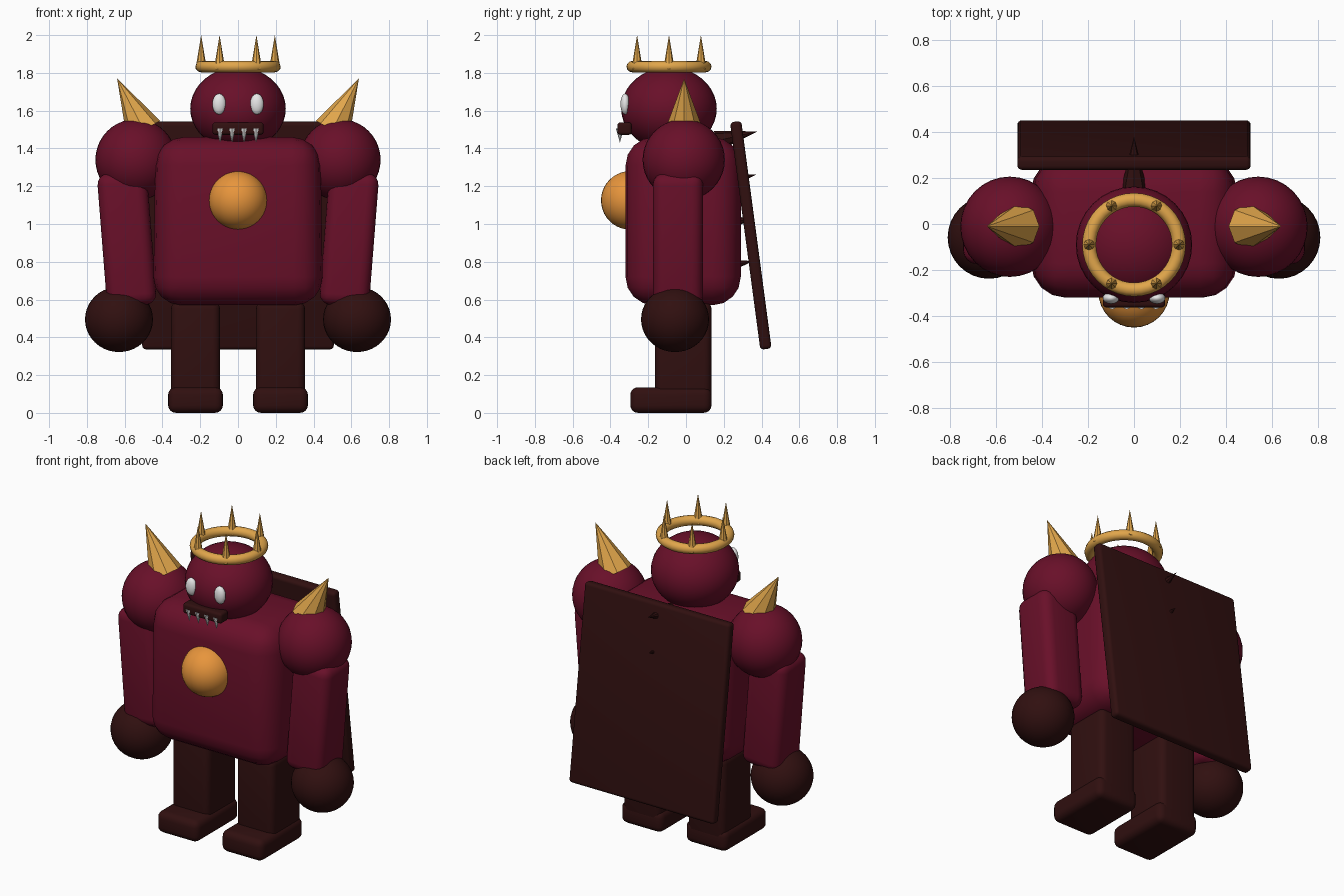
import bpy
import bmesh
import math
from mathutils import Vector

if "Cube" in bpy.data.objects:
    bpy.data.objects.remove(bpy.data.objects["Cube"], do_unlink=True)


def material(name, rgb):
    mat = bpy.data.materials.new(name)
    mat.use_nodes = True
    mat.diffuse_color = (*rgb, 1)
    mat.node_tree.nodes["Principled BSDF"].inputs["Base Color"].default_value = (*rgb, 1)
    return mat


MAROON = material("maroon skin", (0.14, 0.005, 0.022))
BROWN = material("dark brown", (0.03, 0.005, 0.005))
GOLD = material("gold", (0.75, 0.38, 0.07))
ORANGE = material("orange core", (0.8, 0.3, 0.045))
WHITE = material("white", (0.8, 0.8, 0.8))


def finish(name, mat, smooth=True):
    obj = bpy.context.object
    obj.name = name
    obj.data.materials.append(mat)
    if smooth:
        bpy.ops.object.shade_smooth_by_angle(angle=math.radians(40))
    return obj


def ball(name, mat, loc, radii):
    bpy.ops.mesh.primitive_uv_sphere_add(segments=32, ring_count=20, radius=1, location=loc)
    bpy.context.object.scale = radii
    bpy.ops.object.transform_apply(location=False, rotation=False)
    return finish(name, mat)


def rounded_box(name, mat, loc, size, bevel, tilt=(0, 0, 0), top_scale=1):
    bpy.ops.mesh.primitive_cube_add(size=1, location=loc, rotation=tilt)
    obj = bpy.context.object
    obj.scale = size
    bpy.ops.object.transform_apply(location=False, rotation=False)
    for v in obj.data.vertices:
        if v.co.z > 0:
            v.co.x *= top_scale
    bm = bmesh.new()
    bm.from_mesh(obj.data)
    bmesh.ops.bevel(bm, geom=bm.edges[:], offset=bevel, segments=4,
                    profile=0.5, affect='EDGES')
    bm.to_mesh(obj.data)
    bm.free()
    return finish(name, mat)


def spike(name, mat, base, tip, radius, sides=8, smooth=False):
    base, tip = Vector(base), Vector(tip)
    axis = tip - base
    bpy.ops.mesh.primitive_cone_add(
        vertices=sides, radius1=radius, depth=axis.length, location=(base + tip) / 2,
        rotation=axis.to_track_quat('Z', 'Y').to_euler())
    return finish(name, mat, smooth)


# Torso and chest core
rounded_box("torso", MAROON, (0, -0.015, 1.015), (0.9, 0.61, 0.89), 0.15, top_scale=0.97)
ball("chest_core", ORANGE, (0, -0.295, 1.125), (0.155, 0.155, 0.155))

# Head, mouth and teeth
ball("head", MAROON, (0, -0.09, 1.61), (0.253, 0.253, 0.22))
rounded_box("mouth", BROWN, (0, -0.325, 1.505), (0.27, 0.075, 0.065), 0.015)
for i in range(4):
    x = -0.095 + i * 0.0635
    spike("tooth", WHITE, (x, -0.35, 1.505), (x, -0.35, 1.43), 0.021)

# Paired parts
for side, s in (("left", 1), ("right", -1)):
    ball(side + "_eye", WHITE, (s * 0.1, -0.322, 1.635), (0.036, 0.025, 0.055))
    ball(side + "_shoulder", MAROON, (s * 0.54, -0.012, 1.34), (0.215, 0.218, 0.215))
    spike(side + "_shoulder_spike", GOLD, (s * 0.5, -0.01, 1.5), (s * 0.64, -0.01, 1.77), 0.1)
    rounded_box(side + "_arm", MAROON, (s * 0.588, -0.042, 0.92), (0.265, 0.265, 0.71), 0.06,
                tilt=(0, s * math.radians(4.5), 0))
    ball(side + "_fist", BROWN, (s * 0.63, -0.058, 0.495), (0.18, 0.18, 0.173))
    rounded_box(side + "_leg", BROWN, (s * 0.225, -0.015, 0.325), (0.26, 0.3, 0.53), 0.04)
    rounded_box(side + "_foot", BROWN, (s * 0.225, -0.08, 0.068), (0.29, 0.43, 0.135), 0.04)

# Crown ring with six points
CROWN_R = 0.195
bpy.ops.mesh.primitive_torus_add(major_radius=CROWN_R, minor_radius=0.03, major_segments=40,
                                 minor_segments=12, location=(0, -0.09, 1.833))
finish("crown_ring", GOLD)
for i in range(6):
    a = i * math.tau / 6
    x, y = CROWN_R * math.cos(a), CROWN_R * math.sin(a) - 0.09
    spike("crown_point", GOLD, (x, y, 1.82), (x, y, 2.0), 0.03)

# Leaning back plate
rounded_box("back_plate", BROWN, (0, 0.343, 0.94), (1.014, 0.06, 1.215), 0.02,
            tilt=(math.radians(7.6), 0, 0))

# Spine spikes poking through the plate
for i in range(4):
    z = 1.44 - i * 0.222
    spike("spine_spike", BROWN, (0, 0.16 + i * 0.01, z),
          (0, 0.38 - i * 0.008, z + 0.05 - i * 0.007), 0.055 - i * 0.004)
